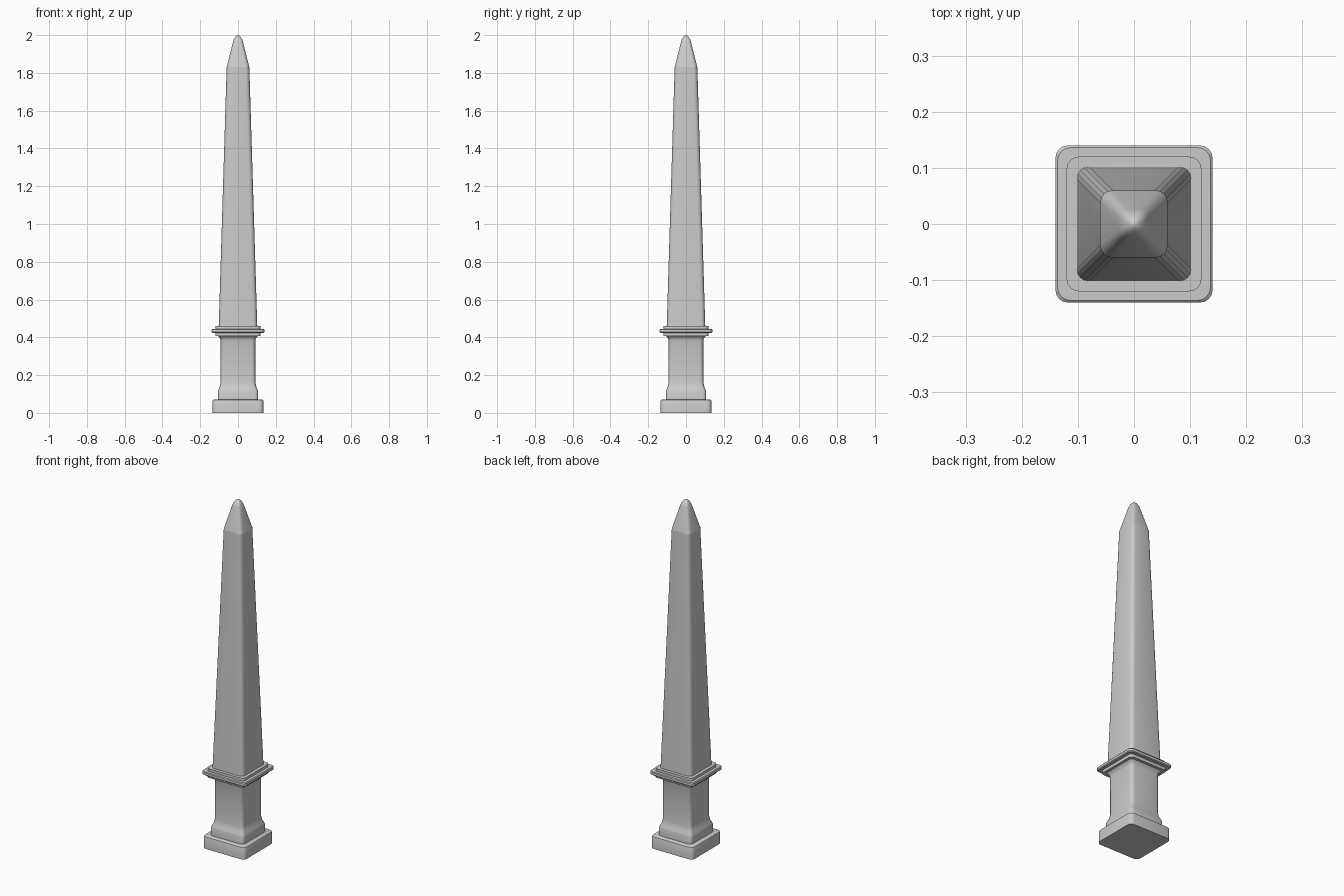
import bpy, bmesh, math

if "Cube" in bpy.data.objects:
    bpy.data.objects.remove(bpy.data.objects["Cube"])


def ring(h, r, z, seg=4):
    """Rounded square of half width h and corner radius r at height z."""
    r = min(r, h * 0.95)
    pts = []
    for q in range(4):
        a0 = q * math.pi / 2
        cx = (h - r) * (1 if q in (0, 3) else -1)
        cy = (h - r) * (1 if q in (0, 1) else -1)
        for i in range(seg + 1):
            a = a0 + i / seg * math.pi / 2
            pts.append((cx + r * math.cos(a), cy + r * math.sin(a), z))
    return pts


def loft(name, profile, apex=None, angle=35):
    """Stack rounded squares (half width, radius, z); close with caps or an apex."""
    bm = bmesh.new()
    rings = [[bm.verts.new(p) for p in ring(*row)] for row in profile]
    n = len(rings[0])
    for a, b in zip(rings, rings[1:]):
        for i in range(n):
            j = (i + 1) % n
            bm.faces.new((a[i], a[j], b[j], b[i]))
    bm.faces.new(rings[0][::-1])
    if apex is None:
        bm.faces.new(rings[-1])
    else:
        tip = bm.verts.new((0, 0, apex))
        for i in range(n):
            bm.faces.new((rings[-1][i], rings[-1][(i + 1) % n], tip))
    bmesh.ops.recalc_face_normals(bm, faces=bm.faces)
    me = bpy.data.meshes.new(name)
    bm.to_mesh(me)
    bm.free()
    ob = bpy.data.objects.new(name, me)
    bpy.context.collection.objects.link(ob)
    bpy.ops.object.select_all(action='DESELECT')
    ob.select_set(True)
    bpy.context.view_layer.objects.active = ob
    bpy.ops.object.shade_smooth_by_angle(angle=math.radians(angle))
    return ob


# Plinth slab with softened top edge
loft("plinth", [(0.135, 0.025, 0), (0.135, 0.025, 0.062),
                (0.133, 0.025, 0.068), (0.128, 0.023, 0.071)])

# Pedestal: base moulding, straight body, flared neck
loft("pedestal", [(0.107, 0.02, 0.07), (0.107, 0.02, 0.112),
                  (0.104, 0.02, 0.122), (0.097, 0.02, 0.138),
                  (0.094, 0.02, 0.152), (0.092, 0.02, 0.165),
                  (0.092, 0.02, 0.385), (0.095, 0.02, 0.395),
                  (0.103, 0.02, 0.404), (0.106, 0.02, 0.408)])

# Stepped cornice
loft("cornice_lower_step", [(0.12, 0.02, 0.407), (0.12, 0.02, 0.426)])
loft("cornice_slab", [(0.136, 0.022, 0.424), (0.14, 0.022, 0.428),
                      (0.14, 0.022, 0.441), (0.136, 0.022, 0.445)])
loft("cornice_upper_step", [(0.12, 0.022, 0.444), (0.12, 0.022, 0.460)])

# Tapering shaft
loft("shaft", [(0.102, 0.022, 0.459), (0.06, 0.022, 1.83)])

# Rounded pyramid tip
loft("tip", [(0.06, 0.022, 1.83), (0.0275, 0.016, 1.96), (0.0225, 0.014, 1.976),
             (0.015, 0.011, 1.989), (0.007, 0.006, 1.997)], apex=2.0)
